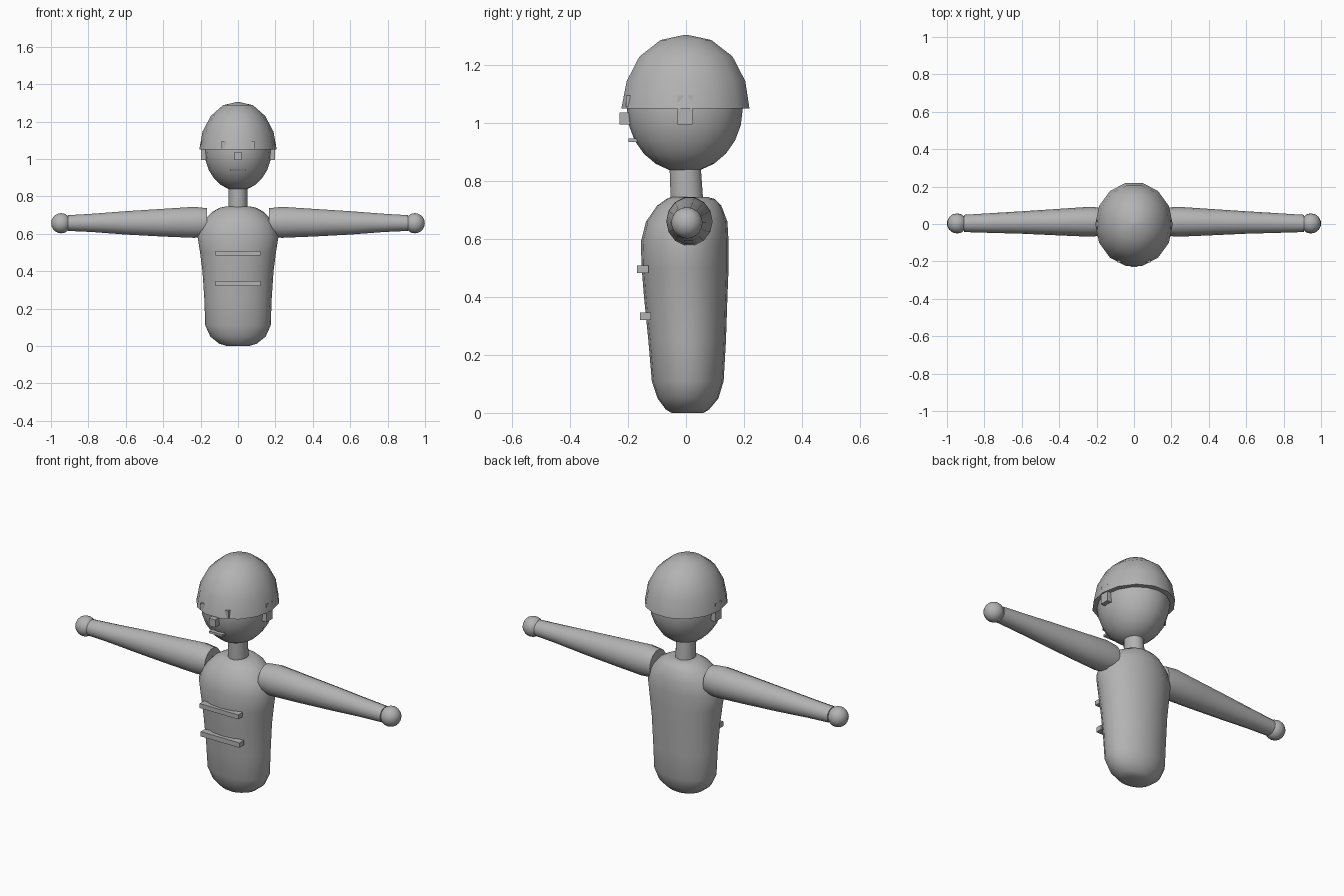
import bpy, bmesh, math
from mathutils import Matrix, Vector

if "Cube" in bpy.data.objects:
    bpy.data.objects.remove(bpy.data.objects["Cube"])

grey = bpy.data.materials.new("plain grey")
grey.diffuse_color = (0.45, 0.45, 0.45, 1)
grey.use_nodes = True
grey.node_tree.nodes["Principled BSDF"].inputs["Base Color"].default_value = grey.diffuse_color


def finish(bm, name, angle=None):
    bmesh.ops.recalc_face_normals(bm, faces=bm.faces)
    mesh = bpy.data.meshes.new(name)
    bm.to_mesh(mesh)
    bm.free()
    mesh.materials.append(grey)
    ob = bpy.data.objects.new(name, mesh)
    bpy.context.collection.objects.link(ob)
    if angle:
        bpy.ops.object.select_all(action='DESELECT')
        ob.select_set(True)
        bpy.context.view_layer.objects.active = ob
        bpy.ops.object.shade_smooth_by_angle(angle=math.radians(angle))
    return ob


def loft(name, rings, sides, axis='z', angle=50):
    """Rings are (position, centre u, centre v, radius u, radius v), capped at both ends."""
    bm = bmesh.new()
    loops = []
    for p, cu, cv, ru, rv in rings:
        loop = []
        for i in range(sides):
            a = 2 * math.pi * i / sides
            u, v = cu + ru * math.cos(a), cv + rv * math.sin(a)
            loop.append(bm.verts.new((u, v, p) if axis == 'z' else (p, u, v)))
        loops.append(loop)
    for a, b in zip(loops, loops[1:]):
        for i in range(sides):
            j = (i + 1) % sides
            bm.faces.new((a[i], a[j], b[j], b[i]))
    bm.faces.new(loops[0])
    bm.faces.new(loops[-1])
    return finish(bm, name, angle)


def ball(name, centre, radii, segments, rings):
    bm = bmesh.new()
    bmesh.ops.create_uvsphere(bm, u_segments=segments, v_segments=rings, radius=1)
    bmesh.ops.transform(bm, matrix=Matrix.Translation(centre) @ Matrix.Diagonal((*radii, 1)),
                        verts=bm.verts)
    return finish(bm, name, 60)


def box(name, lo, hi):
    lo, hi = Vector(lo), Vector(hi)
    bm = bmesh.new()
    bmesh.ops.create_cube(bm, size=1)
    bmesh.ops.transform(bm, matrix=Matrix.Translation((lo + hi) / 2) @ Matrix.Diagonal((*(hi - lo), 1)),
                        verts=bm.verts)
    return finish(bm, name)


# Torso: height, half width, front y, back y
torso = [(0.0, 0.06, -0.05, 0.06), (0.012, 0.10, -0.07, 0.08), (0.05, 0.148, -0.098, 0.112),
         (0.11, 0.175, -0.118, 0.13), (0.25, 0.18, -0.13, 0.138), (0.40, 0.19, -0.145, 0.143),
         (0.50, 0.203, -0.153, 0.147), (0.59, 0.217, -0.156, 0.147), (0.66, 0.192, -0.138, 0.143),
         (0.715, 0.14, -0.10, 0.122), (0.738, 0.10, -0.068, 0.10), (0.745, 0.07, -0.05, 0.075)]
loft("torso", [(z, 0, (f + b) / 2, w, (b - f) / 2) for z, w, f, b in torso], 20, angle=60)

# Neck, head and helmet
loft("neck", [(0.70, 0, 0.005, 0.052, 0.058), (0.87, 0, -0.004, 0.05, 0.055)], 14)
ball("head", (0, -0.004, 1.05), (0.18, 0.20, 0.22), 16, 12)
loft("helmet", [(1.05, 0, -0.002, 0.207, 0.227), (1.145, 0, 0, 0.19, 0.21),
                (1.23, 0, 0, 0.145, 0.165), (1.287, 0, 0, 0.08, 0.09),
                (1.305, 0, 0, 0.004, 0.004)], 14, angle=50)

# Face
box("nose", (-0.02, -0.23, 0.995), (0.02, -0.19, 1.037))
box("mouth", (-0.04, -0.198, 0.935), (0.04, -0.165, 0.947))

# Paired parts
for s, side in ((-1, "left"), (1, "right")):
    box(f"{side}_ear", (min(s * 0.16, s * 0.198), -0.03, 0.995),
        (max(s * 0.16, s * 0.198), 0.022, 1.095))
    box(f"{side}_eye", (s * 0.07 - 0.017, -0.207, 1.055), (s * 0.07 + 0.017, -0.17, 1.095))
    arm = [(0.165, 0.012, 0.66, 0.074, 0.078), (0.235, 0.012, 0.661, 0.08, 0.085),
           (0.40, 0.01, 0.659, 0.071, 0.076), (0.60, 0.008, 0.658, 0.06, 0.064),
           (0.78, 0.005, 0.658, 0.052, 0.05), (0.91, 0.003, 0.657, 0.046, 0.043)]
    loft(f"{side}_arm", [(s * x, *rest) for x, *rest in arm], 14, axis='x')
    ball(f"{side}_hand", (s * 0.946, 0.003, 0.656), (0.054, 0.054, 0.054), 14, 10)

# Chest bars
box("upper_chest_bar", (-0.12, -0.169, 0.483), (0.12, -0.13, 0.508))
box("lower_chest_bar", (-0.12, -0.159, 0.32), (0.12, -0.12, 0.347))
